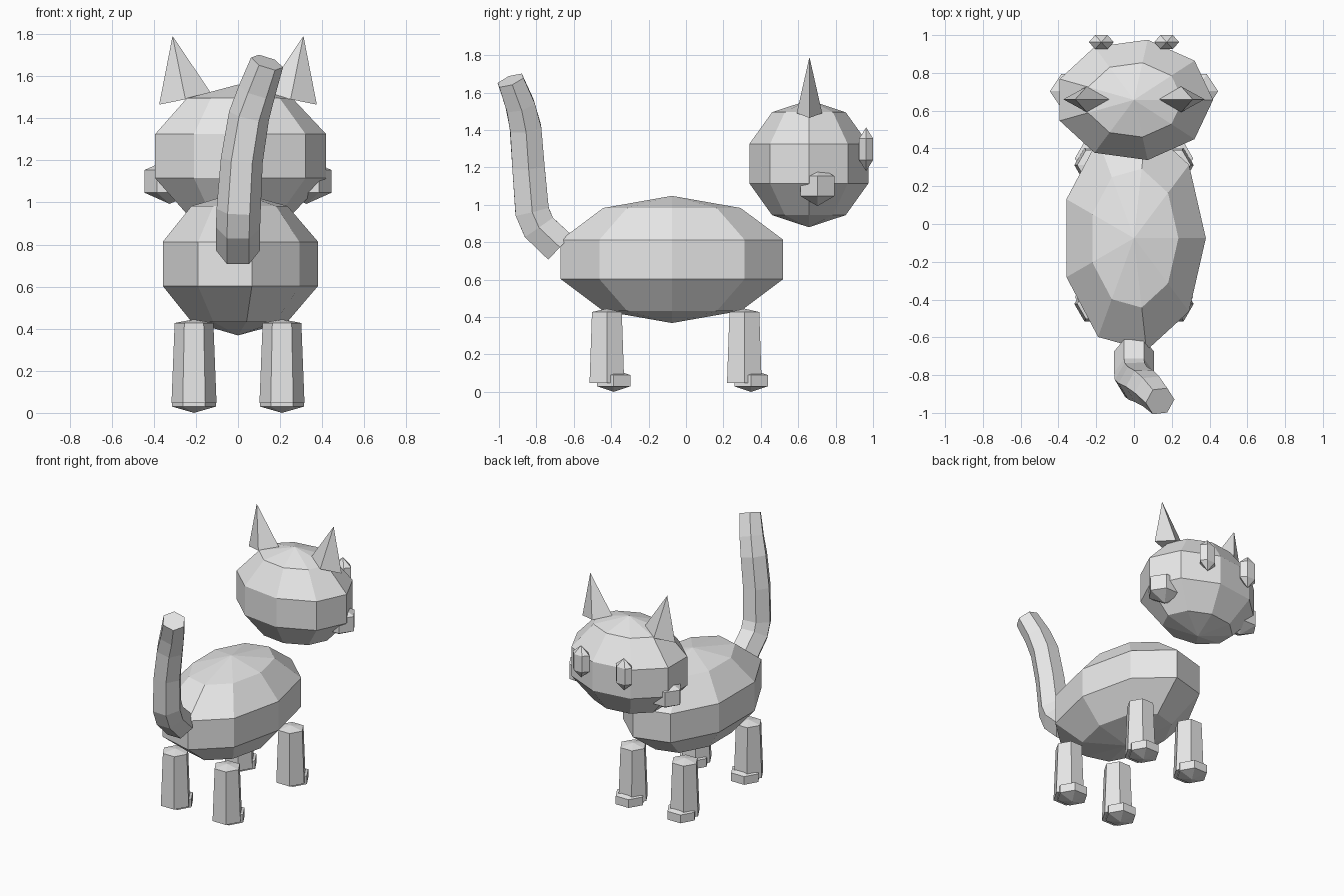
import bpy
import bmesh
from math import sin, cos, pi
from mathutils import Vector, Matrix

cube = bpy.data.objects.get("Cube")
if cube:
    bpy.data.objects.remove(cube)

GREY = (0.8, 0.8, 0.8, 1.0)
grey = bpy.data.materials.new("light grey")
grey.use_nodes = True
grey.diffuse_color = GREY
grey.node_tree.nodes["Principled BSDF"].inputs["Base Color"].default_value = GREY


def finish(name, bm):
    bmesh.ops.recalc_face_normals(bm, faces=bm.faces)
    mesh = bpy.data.meshes.new(name)
    bm.to_mesh(mesh)
    bm.free()
    mesh.materials.append(grey)
    obj = bpy.data.objects.new(name, mesh)
    bpy.context.scene.collection.objects.link(obj)
    return obj


def loft(name, rings, matrix=None):
    """Skin a list of point rings; a ring of one point closes to a tip."""
    bm = bmesh.new()
    rows = [[bm.verts.new(p) for p in ring] for ring in rings]
    for low, high in zip(rows, rows[1:]):
        n = max(len(low), len(high))
        for i in range(n):
            j = (i + 1) % n
            if len(low) == 1:
                bm.faces.new((low[0], high[j], high[i]))
            elif len(high) == 1:
                bm.faces.new((low[i], low[j], high[0]))
            else:
                bm.faces.new((low[i], low[j], high[j], high[i]))
    for row in (rows[0], rows[-1]):
        if len(row) > 1:
            bm.faces.new(row)
    if matrix:
        bm.transform(matrix)
    return finish(name, bm)


def ring(centre, u, v, sides):
    """Ring of points around centre; the first lies along u."""
    return [centre + u * cos(2 * pi * i / sides) + v * sin(2 * pi * i / sides)
            for i in range(sides)]


def ellipsoid(name, centre, size, sides, bands):
    """Low-poly ellipsoid with a vertex on the +x side."""
    c = Vector(centre)
    rx, ry, rz = size
    rings = [[c - Vector((0, 0, rz))]]
    for k in range(1, bands):
        a = pi * k / bands
        rings.append(ring(c - Vector((0, 0, rz * cos(a))),
                          Vector((rx * sin(a), 0, 0)),
                          Vector((0, ry * sin(a), 0)), sides))
    rings.append([c + Vector((0, 0, rz))])
    return loft(name, rings)


X, Y = Vector((1, 0, 0)), Vector((0, 1, 0))

# Body and head
ellipsoid("body", (0, -0.075, 0.708), (0.4, 0.635, 0.34), 9, 5)
ellipsoid("head", (0, 0.657, 1.22), (0.44, 0.34, 0.34), 9, 5)

for side, label in ((1, "left"), (-1, "right")):
    # Ears: slim four-sided spikes leaning outward
    base = ring(Vector(), X * 0.127, Y * 0.068, 4)
    place = Matrix.Translation((side * 0.25, 0.66, 1.49)) @ Matrix.Rotation(side * 0.2, 4, "Y")
    loft(label + "_ear", [base, [Vector((0, 0, 0.307))]], place)

    # Eyes and cheeks
    ellipsoid(label + "_eye", (side * 0.173, 0.963, 1.297), (0.076, 0.049, 0.117), 6, 3)
    ellipsoid(label + "_cheek", (side * 0.325, 0.703, 1.1), (0.139, 0.12, 0.107), 6, 3)

    # Legs and paws
    for y, end in ((0.312, "front"), (-0.423, "back")):
        foot = Vector((side * 0.209, y, 0))
        rings = [ring(foot + Vector((0, 0, z)), X * r, Y * r, 6)
                 for z, r in ((0.048, 0.107), (0.427, 0.092))]
        rings.append([foot + Vector((0, 0, 0.445))])
        loft(f"{end}_{label}_leg", rings)
        ellipsoid(f"{end}_{label}_paw", (side * 0.209, y + 0.036, 0.06),
                  (0.12, 0.12, 0.06), 6, 3)

# Tail: six-sided tube along a bent path
path = [Vector(p) for p in (
    (0, -0.674, 0.773), (0, -0.787, 0.88), (0.003, -0.823, 0.965),
    (0.018, -0.842, 1.2), (0.052, -0.858, 1.41), (0.09, -0.886, 1.53),
    (0.138, -0.938, 1.665))]
radii = (0.105, 0.105, 0.105, 0.1, 0.097, 0.09, 0.08)
tail = []
for i, (p, r) in enumerate(zip(path, radii)):
    ahead = (path[min(i + 1, len(path) - 1)] - p).normalized()
    behind = (p - path[max(i - 1, 0)]).normalized()
    t = (ahead + behind).normalized()
    u = (X - t * X.dot(t)).normalized()
    tail.append(ring(p, u * r, t.cross(u) * r, 6))
loft("tail", tail)
